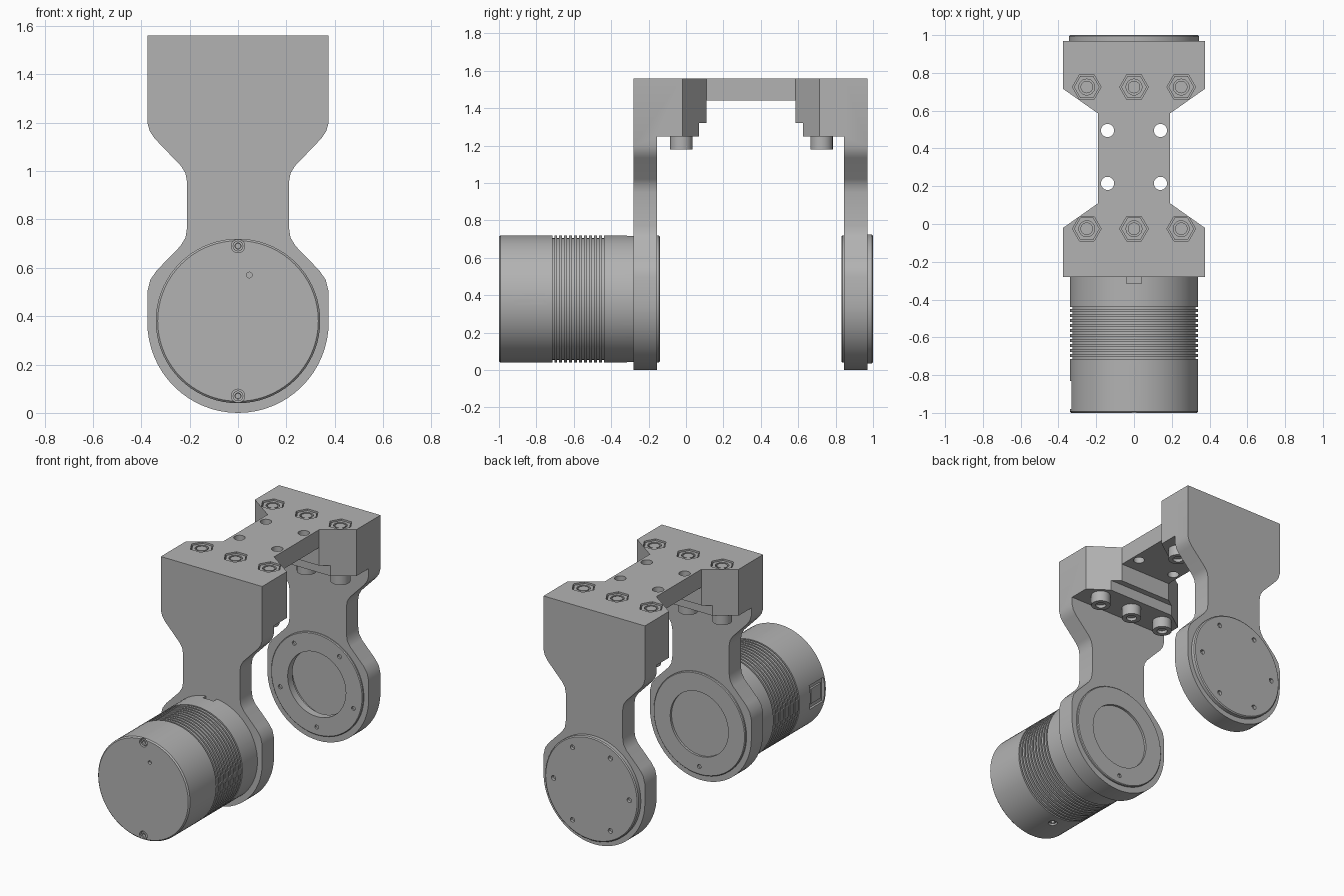
import bpy, bmesh, math
from mathutils import Matrix, Vector

if "Cube" in bpy.data.objects:
    bpy.data.objects.remove(bpy.data.objects["Cube"])

metal = bpy.data.materials.new("light_grey_metal")
metal.use_nodes = True
grey = (0.45, 0.45, 0.45, 1)
metal.diffuse_color = grey
metal.node_tree.nodes["Principled BSDF"].inputs["Base Color"].default_value = grey

AXIS_Z = 0.38
PLAN = Matrix.Identity(4)
FRONT = Matrix(((1, 0, 0, 0), (0, 0, 1, 0), (0, 1, 0, 0), (0, 0, 0, 1)))
SIDE = Matrix(((0, 0, 1, 0), (1, 0, 0, 0), (0, 1, 0, 0), (0, 0, 0, 1)))


def finish(name, bm):
    bmesh.ops.recalc_face_normals(bm, faces=bm.faces)
    mesh = bpy.data.meshes.new(name)
    bm.to_mesh(mesh)
    bm.free()
    mesh.materials.append(metal)
    ob = bpy.data.objects.new(name, mesh)
    bpy.context.collection.objects.link(ob)
    return ob


def prism(name, pts, lo, hi, frame=PLAN, socket=0):
    """Extrude a flat outline; an optional socket sinks into the far end."""
    bm = bmesh.new()
    base = bm.faces.new([bm.verts.new((u, v, lo)) for u, v in pts])
    ext = bmesh.ops.extrude_face_region(bm, geom=[base], use_keep_orig=True)
    top = [v for v in ext["geom"] if isinstance(v, bmesh.types.BMVert)]
    bmesh.ops.translate(bm, verts=top, vec=(0, 0, hi - lo))
    if socket:
        cap = next(f for f in ext["geom"] if isinstance(f, bmesh.types.BMFace))
        bmesh.ops.recalc_face_normals(bm, faces=bm.faces)
        bmesh.ops.inset_individual(bm, faces=[cap], thickness=socket)
        bmesh.ops.inset_individual(bm, faces=[cap], thickness=0.0005, depth=-0.02)
    bm.transform(frame)
    return finish(name, bm)


def ring(r, n=24, cx=0, cy=0):
    return [(cx + r * math.cos(i * math.tau / n), cy + r * math.sin(i * math.tau / n))
            for i in range(n)]


def rect(u0, u1, v0, v1):
    return [(u0, v0), (u1, v0), (u1, v1), (u0, v1)]


def rod(name, r, start, direction, length, socket=0, n=24):
    rot = Vector(direction).to_track_quat('Z', 'Y').to_matrix().to_4x4()
    return prism(name, ring(r, n), 0, length, Matrix.Translation(start) @ rot, socket)


def lathe(name, profile, closed=False, steps=72):
    """Turn a (radius, y) profile round the joint axis."""
    bm = bmesh.new()
    vs = [bm.verts.new((r, y, AXIS_Z)) for r, y in profile]
    pairs = list(zip(vs, vs[1:])) + ([(vs[-1], vs[0])] if closed else [])
    es = [bm.edges.new(p) for p in pairs]
    bmesh.ops.spin(bm, geom=vs + es, cent=(0, 0, AXIS_Z), axis=(0, 1, 0),
                   angle=math.tau, steps=steps)
    bmesh.ops.remove_doubles(bm, verts=bm.verts, dist=0.0002)
    return finish(name, bm)


def combine(target, tools, operation='DIFFERENCE'):
    for tool in tools:
        mod = target.modifiers.new("cut", 'BOOLEAN')
        mod.operation, mod.solver, mod.object = operation, 'EXACT', tool
        bpy.context.view_layer.objects.active = target
        bpy.ops.object.modifier_apply(modifier=mod.name)
        bpy.data.objects.remove(tool)


def polar(r, degrees, y):
    a = math.radians(degrees)
    return (r * math.cos(a), y, AXIS_Z + r * math.sin(a))


# Arm outline: square shoulder, narrow waist, round foot
side = [(0.375, 1.56), (0.375, 1.2), (0.365, 1.165), (0.345, 1.135), (0.235, 1.02),
        (0.217, 0.99), (0.21, 0.95), (0.21, 0.77), (0.217, 0.725), (0.238, 0.69),
        (0.335, 0.59), (0.363, 0.55), (0.375, 0.5)]
side += [(0.375 * math.cos(a), 0.375 - 0.375 * math.sin(a))
         for a in [i * math.pi / 32 for i in range(16)]]
outline = side + [(0, 0)] + [(-x, z) for x, z in reversed(side)]

# Yoke: two arms and a waisted top bridge with stepped underside
half = [(0.375, -0.28), (0.375, -0.02), (0.19, 0.11), (0.19, 0.585), (0.375, 0.715), (0.375, 0.97)]
yoke = prism("yoke", half + [(-x, y) for x, y in reversed(half)], 1.25, 1.56)
step = [(0.07, 1.2), (0.07, 1.32), (0.11, 1.32), (0.11, 1.44)]
under = prism("cutter", step + [(0.695 - y, z) for y, z in reversed(step)], -1, 1, SIDE)
combine(yoke, [under])
combine(yoke, [prism("arm", outline, y, y + 0.125, FRONT) for y in (-0.28, 0.845)], 'UNION')

bolts = [(x, y) for x in (-0.25, 0, 0.25) for y in (-0.025, 0.725)]
cutters = [prism("cutter", ring(0.255, 48, 0, AXIS_Z), y, y + 0.2, FRONT) for y in (-0.32, 0.81)]
cutters += [prism("cutter", ring(0.035, 24, x, y), 1.3, 1.7)
            for x in (-0.14, 0.14) for y in (0.215, 0.495)]
cutters += [prism("cutter", ring(0.076, 6, x, y), 1.49, 1.6) for x, y in bolts]
combine(yoke, cutters)
bm = bmesh.new()
bm.from_mesh(yoke.data)
bmesh.ops.dissolve_limit(bm, angle_limit=0.01, verts=bm.verts, edges=bm.edges)
bm.to_mesh(yoke.data)
bm.free()

# Clamp bolts with heads below and nuts sunk in the top
for x, y in bolts:
    rod("bolt_head", 0.06, (x, y, 1.255), (0, 0, -1), 0.075, socket=0.028)
    nut = prism("nut", ring(0.068, 6, x, y), 1.485, 1.552)
    combine(nut, [prism("cutter", ring(0.042, 24, x, y), 1.52, 1.6)])
    prism("bolt_end", ring(0.033, 24, x, y), 1.5, 1.55)

# Motor body: finned can with a hollow rear end
body = [(0, -1), (0.332, -1), (0.34, -0.992)]
fins, pitch = 11, 0.0265
for i in range(fins):
    y = -0.715 + i * pitch
    body += [(0.34, y), (0.325, y), (0.325, y + pitch * 0.4), (0.34, y + pitch * 0.4)]
body += [(0.34, -0.278), (0.25, -0.278), (0.25, -0.42), (0, -0.42)]
motor = lathe("motor_body", body)

cutters = []
for k in range(6):
    turn = Matrix.Rotation(math.radians(30 + 60 * k), 2)
    pts = [turn @ Vector(p) + Vector((0, AXIS_Z)) for p in rect(0.29, 0.4, -0.04, 0.04)]
    cutters.append(prism("cutter", pts, -0.316, -0.2, FRONT))
screws = [((0, -1, AXIS_Z + s * 0.31), (0, -1, 0)) for s in (-1, 1)]
screws += [(polar(0.339, a, -0.79), Vector(polar(1, a, 0)) - Vector((0, 0, AXIS_Z)))
           for a in (0, 90, 180, 270)]
for pos, d in screws:
    cutters.append(rod("cutter", 0.028, Vector(pos) - Vector(d) * 0.025, d, 0.1))
cutters.append(rod("cutter", 0.012, (0.047, -0.98, 0.57), (0, -1, 0), 0.1, n=12))
cutters.append(prism("cutter", rect(-0.98, -0.83, 0.3, 0.46), -0.4, -0.315, SIDE))
combine(motor, cutters)
for pos, d in screws:
    rod("motor_screw", 0.022, Vector(pos) - Vector(d) * 0.03, d, 0.022, socket=0.01)
prism("connector", rect(-0.96, -0.85, 0.33, 0.43), -0.328, -0.3, SIDE)

# Drive lugs and hub inside the hollow end
for k in range(3):
    turn = Matrix.Rotation(math.radians(30 + 120 * k), 2)
    pts = [turn @ Vector(p) + Vector((0, AXIS_Z)) for p in rect(0.16, 0.252, -0.06, 0.06)]
    prism("drive_lug", pts, -0.425, -0.25, FRONT)


# Bearing rings on the inner faces, dotted with small holes
def bearing(name, face, into):
    prof = [(0.215, 0), (0.335, 0), (0.34, 0.005), (0.34, 0.02), (0.262, 0.02),
            (0.262, 0.05), (0.215, 0.05)]
    ob = lathe(name, [(r, face + into * d) for r, d in prof], closed=True)
    combine(ob, [rod("cutter", 0.014, polar(0.285, 54 + 72 * k, face + into * 0.014),
                     (0, -into, 0), 0.05, n=12) for k in range(5)])


bearing("front_bearing_ring", -0.14, -1)
bearing("rear_bearing_ring", 0.832, 1)

# Rear cap closing the idle joint
cap = lathe("rear_cap", [(0, 0.93), (0.25, 0.93), (0.25, 0.968), (0.345, 0.968),
                         (0.345, 0.994), (0.338, 1), (0, 1)])
combine(cap, [rod("cutter", 0.016, polar(0.28, 60 * k, 0.98), (0, 1, 0), 0.05, n=12)
              for k in range(6)])

# Smooth curved walls, keep edges crisp
for ob in bpy.context.scene.objects:
    ob.select_set(ob.type == 'MESH')
bpy.context.view_layer.objects.active = yoke
bpy.ops.object.shade_smooth_by_angle(angle=math.radians(30))
